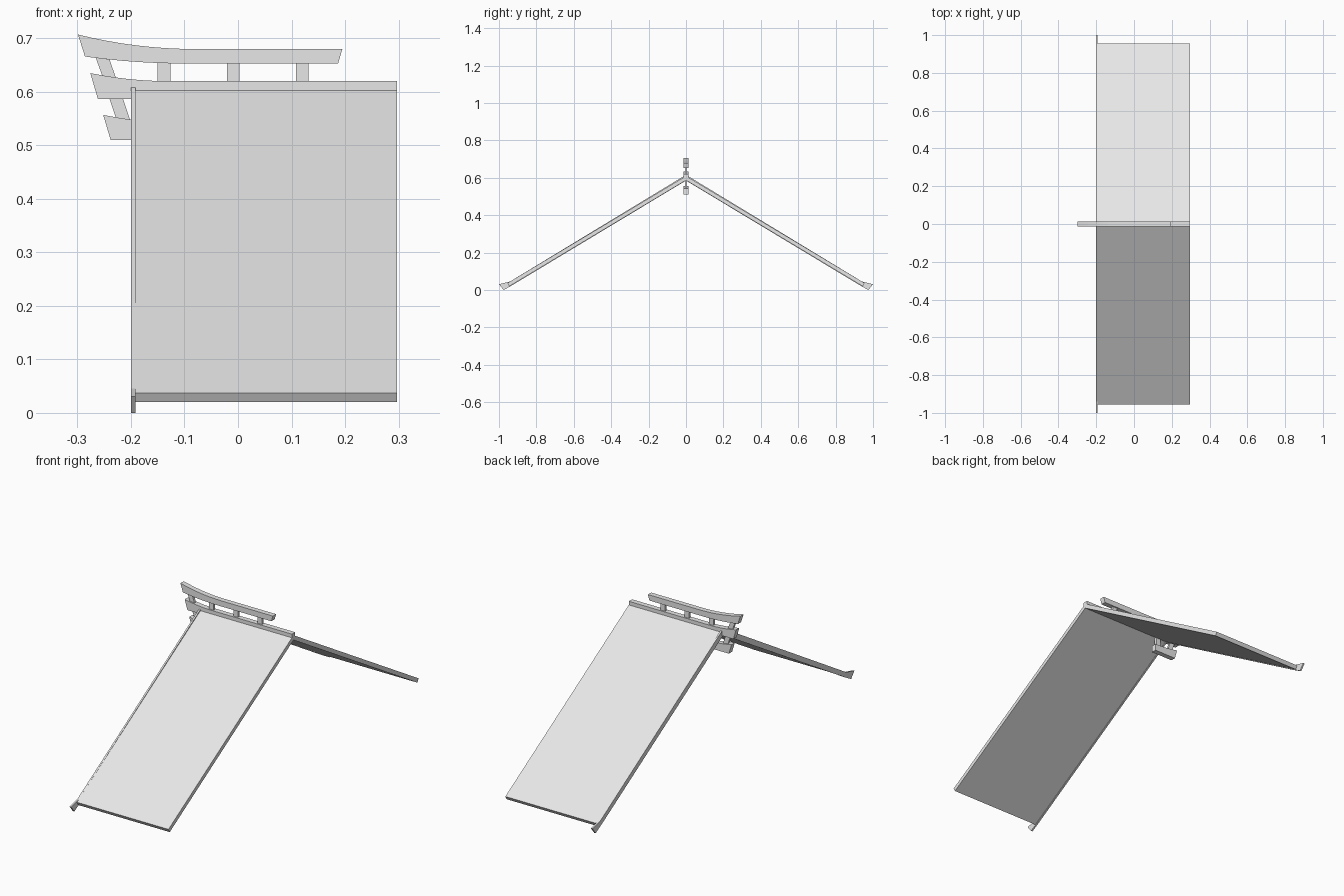
import bpy
import bmesh
from mathutils import Vector

cube = bpy.data.objects.get("Cube")
if cube:
    bpy.data.objects.remove(cube)

grey = bpy.data.materials.new("plain_grey")
grey.use_nodes = True
grey.diffuse_color = (0.8, 0.8, 0.8, 1)
grey.node_tree.nodes["Principled BSDF"].inputs["Base Color"].default_value = (0.8, 0.8, 0.8, 1)


def prism(name, outline, axis, low, high):
    """Extrude an outline along x (points are y, z) or along y (points are x, z)."""
    bm = bmesh.new()
    place = (lambda a, b: (low, a, b)) if axis == "x" else (lambda a, b: (a, low, b))
    face = bm.faces.new([bm.verts.new(place(a, b)) for a, b in outline])
    grown = bmesh.ops.extrude_face_region(bm, geom=[face])
    shift = Vector((high - low, 0, 0) if axis == "x" else (0, high - low, 0))
    bmesh.ops.translate(bm, vec=shift, verts=[v for v in grown["geom"] if isinstance(v, bmesh.types.BMVert)])
    bmesh.ops.recalc_face_normals(bm, faces=bm.faces)
    mesh = bpy.data.meshes.new(name)
    bm.to_mesh(mesh)
    bm.free()
    mesh.materials.append(grey)
    obj = bpy.data.objects.new(name, mesh)
    bpy.context.collection.objects.link(obj)
    return obj


def upswept(start, end, z, rise, steps=8):
    """Edge that starts raised at its outer tip and eases down to level."""
    return [(start + (end - start) * i / steps, z + rise * (1 - i / steps) ** 2) for i in range(steps + 1)]


def gable(half):
    """Complete a half outline, listed from top ridge to bottom ridge, by mirroring it."""
    return half + [(-y, z) for y, z in reversed(half[1:-1])]


# Roof slopes and the flared gable board
prism("roof_slopes", gable([(0, 0.61), (0.955, 0.037), (0.945, 0.02), (0, 0.587)]), "x", -0.192, 0.297)
prism("gable_board", gable([(0, 0.616), (0.94, 0.046), (1.0, 0.031), (0.975, 0), (0.93, 0.025), (0, 0.585)]),
      "x", -0.2, -0.192)

# Ridge beam with a raised tip
beam = 0.0125
prism("ridge_beam", upswept(-0.276, -0.13, 0.62, 0.015) + [(0.297, 0.62), (0.297, 0.587), (-0.262, 0.587)],
      "y", -beam, beam)

# Upper ornamental beam
prism("upper_beam", upswept(-0.299, -0.08, 0.68, 0.027) + [(0.195, 0.68), (0.187, 0.653)]
      + upswept(-0.286, -0.1, 0.653, 0.013)[::-1], "y", -beam, beam)

# Short beam beneath the gable tip
prism("lower_beam", upswept(-0.252, -0.12, 0.543, 0.014) + [(-0.12, 0.51), (-0.238, 0.51)],
      "y", -beam, beam)

# Thin posts between the beams
post = 0.006
for number, x in enumerate((-0.138, -0.009, 0.12), 1):
    prism(f"ridge_post_{number}", [(x - 0.012, 0.615), (x + 0.012, 0.615), (x + 0.012, 0.656), (x - 0.012, 0.656)],
          "y", -post, post)
prism("upper_slanted_post", [(-0.266, 0.664), (-0.24, 0.66), (-0.226, 0.62), (-0.25, 0.62)], "y", -post, post)
prism("lower_slanted_post", [(-0.241, 0.59), (-0.216, 0.59), (-0.201, 0.545), (-0.226, 0.545)], "y", -post, post)
prism("lower_inner_post", [(-0.155, 0.59), (-0.131, 0.59), (-0.131, 0.54), (-0.155, 0.54)], "y", -post, post)
